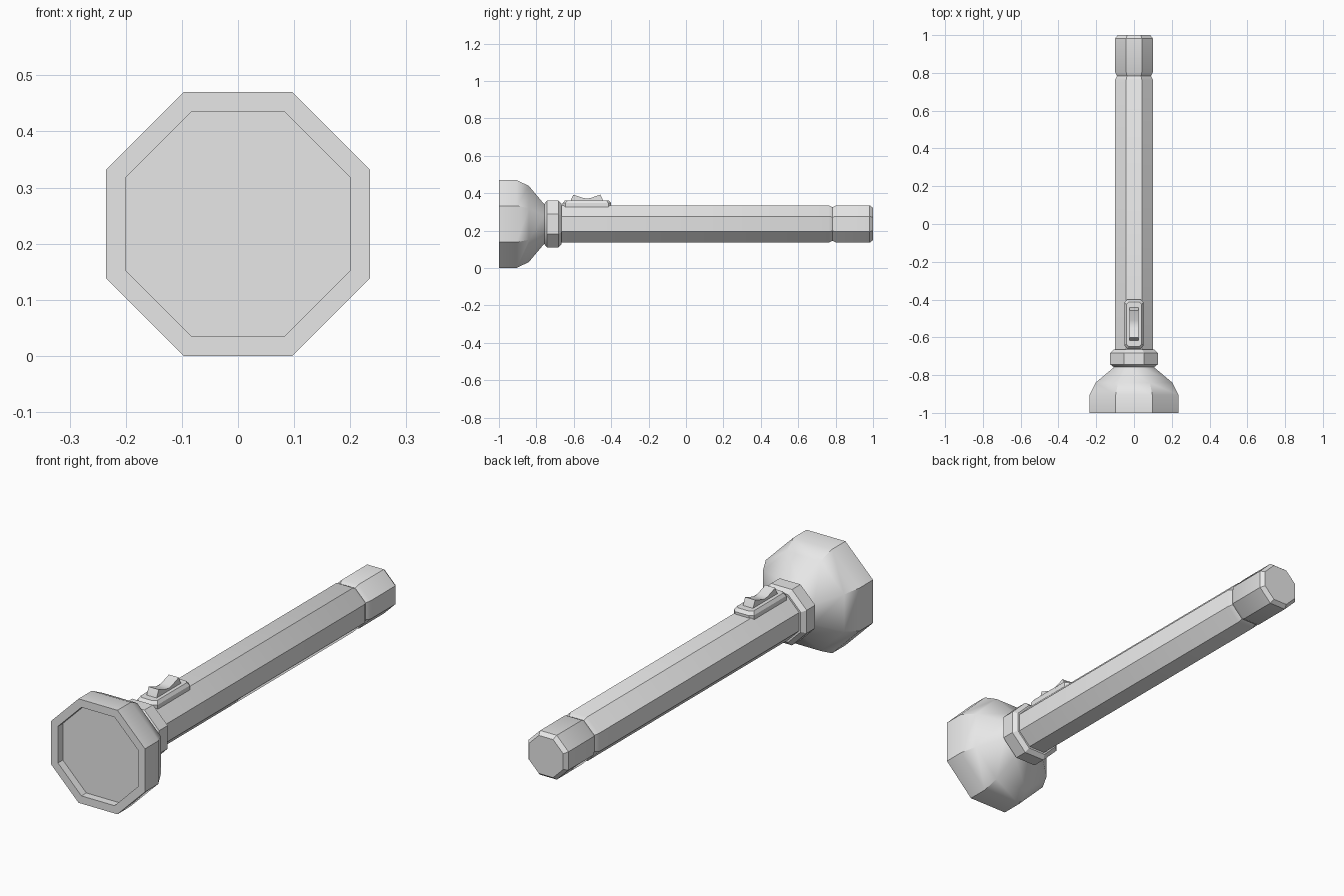
import bpy
import bmesh
from math import cos, sin, pi, radians

AXIS_Z = 0.235
SIDES = 8

cube = bpy.data.objects.get("Cube")
if cube:
    bpy.data.objects.remove(cube, do_unlink=True)

grey = bpy.data.materials.new("light_grey")
grey.use_nodes = True
grey.diffuse_color = (0.8, 0.8, 0.8, 1)
grey.node_tree.nodes["Principled BSDF"].inputs["Base Color"].default_value = (0.8, 0.8, 0.8, 1)


def loft(name, rings):
    """Skin a list of equal-length point rings and cap both ends."""
    bm = bmesh.new()
    loops = [[bm.verts.new(p) for p in ring] for ring in rings]
    for a, b in zip(loops, loops[1:]):
        for i in range(len(a)):
            j = (i + 1) % len(a)
            bm.faces.new((a[i], a[j], b[j], b[i]))
    bm.faces.new(loops[0])
    bm.faces.new(loops[-1])
    bmesh.ops.recalc_face_normals(bm, faces=bm.faces)
    mesh = bpy.data.meshes.new(name)
    bm.to_mesh(mesh)
    bm.free()
    mesh.materials.append(grey)
    obj = bpy.data.objects.new(name, mesh)
    bpy.context.collection.objects.link(obj)
    bpy.ops.object.select_all(action="DESELECT")
    obj.select_set(True)
    bpy.context.view_layer.objects.active = obj
    bpy.ops.object.shade_smooth_by_angle(angle=radians(30))
    return obj


def octagon(y, apothem):
    """Octagon facing along y, with a flat side on top."""
    r = apothem / cos(pi / SIDES)
    angles = [(2 * i + 1) * pi / SIDES for i in range(SIDES)]
    return [(r * cos(t), y, AXIS_Z + r * sin(t)) for t in angles]


def tube(name, profile):
    return loft(name, [octagon(y, a) for y, a in profile])


def plate_ring(z, half_x, y0, y1, cut):
    """Rectangle with clipped corners at height z."""
    x = half_x
    return [(x - cut, y0, z), (x, y0 + cut, z), (x, y1 - cut, z), (x - cut, y1, z),
            (cut - x, y1, z), (-x, y1 - cut, z), (-x, y0 + cut, z), (cut - x, y0, z)]


# Reflector head with a recessed lens
tube("head", [(-0.965, 0.2), (-1, 0.2), (-1, 0.235), (-0.905, 0.235),
              (-0.84, 0.203), (-0.76, 0.108), (-0.74, 0.1)])

# Collar between head and handle
tube("collar", [(-0.757, 0.108), (-0.743, 0.126), (-0.682, 0.126), (-0.665, 0.108)])

# Handle with a shallow groove and chamfered tail
tube("handle", [(-0.75, 0.1), (0.763, 0.1), (0.783, 0.09), (0.803, 0.1),
                (0.982, 0.1), (1, 0.086)])

# Switch plate on top of the handle
loft("switch_plate", [plate_ring(0.325, 0.05, -0.66, -0.4, 0.015),
                      plate_ring(0.346, 0.05, -0.66, -0.4, 0.015),
                      plate_ring(0.36, 0.041, -0.648, -0.412, 0.013)])

# Rocker switch with a dipped middle
rocker = [(-0.62, 0.35), (-0.617, 0.36), (-0.602, 0.392), (-0.55, 0.374), (-0.53, 0.371),
          (-0.51, 0.374), (-0.458, 0.392), (-0.443, 0.36), (-0.44, 0.35)]
loft("switch_rocker", [[(x, y, z) for y, z in rocker] for x in (-0.025, 0.025)])
